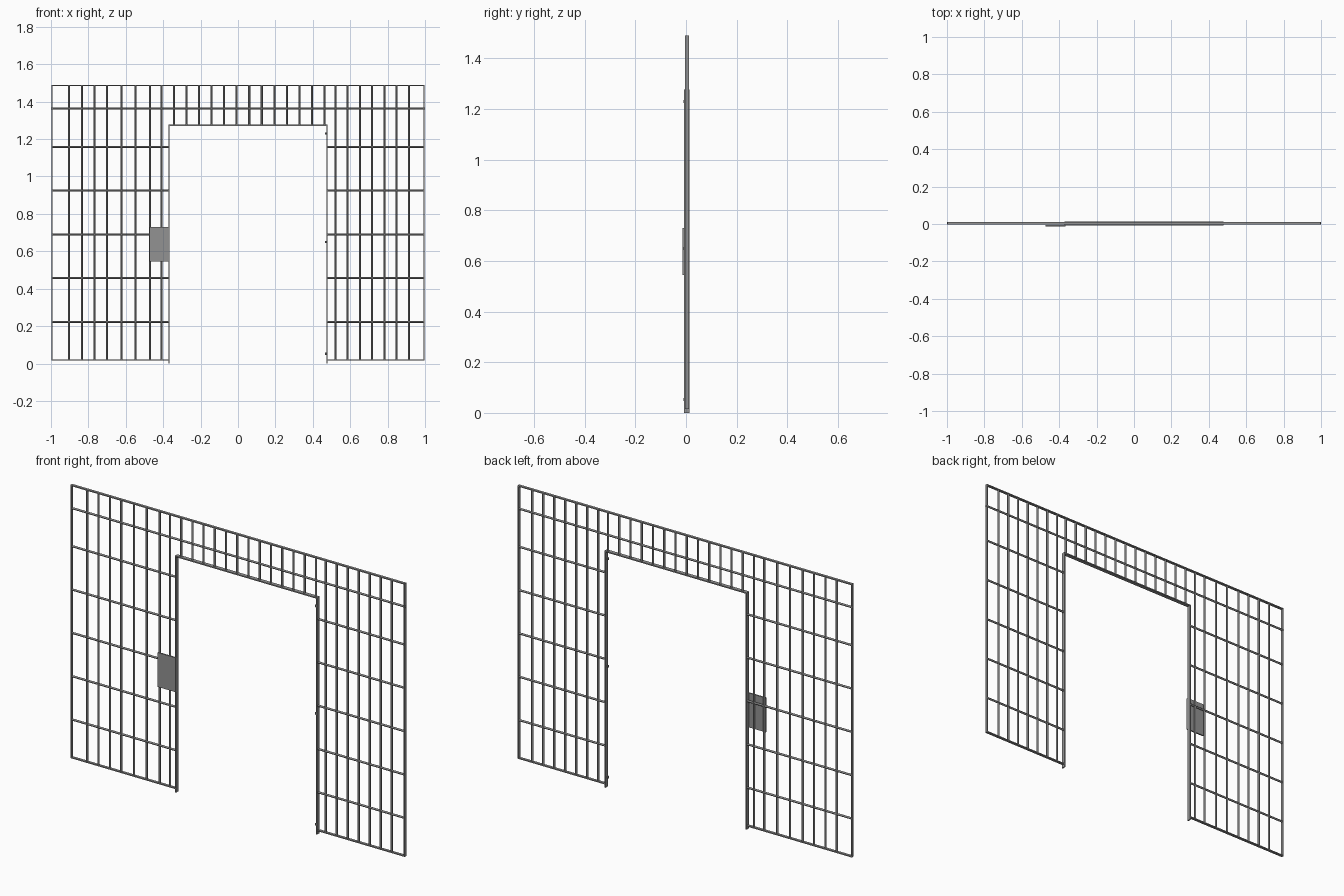
import bpy
from mathutils import Vector

cube = bpy.data.objects.get("Cube")
if cube:
    bpy.data.objects.remove(cube)

GREY = (0.29, 0.29, 0.29, 1)
steel = bpy.data.materials.new("grey steel")
steel.use_nodes = True
steel.diffuse_color = GREY
steel.node_tree.nodes["Principled BSDF"].inputs["Base Color"].default_value = GREY


def box(name, x0, x1, y0, y1, z0, z1):
    bpy.ops.mesh.primitive_cube_add(size=1, location=((x0 + x1) / 2, (y0 + y1) / 2, (z0 + z1) / 2))
    o = bpy.context.object
    o.name = name
    o.scale = (x1 - x0, y1 - y0, z1 - z0)
    o.data.materials.append(steel)


def rod(name, a, b, radius=0.0055):
    a, b = Vector(a), Vector(b)
    bpy.ops.mesh.primitive_cylinder_add(vertices=12, radius=radius, depth=(b - a).length,
                                        location=(a + b) / 2)
    o = bpy.context.object
    o.name = name
    o.rotation_euler = (b - a).to_track_quat('Z', 'Y').to_euler()
    o.data.materials.append(steel)
    bpy.ops.object.shade_smooth_by_angle()


TOP, BOTTOM, HEAD = 1.49, 0.016, 1.277
LEFT, RIGHT = 0.472, -0.365       # door opening edges
SIDE = 0.997                      # outer edge of the posts
F0, F1 = -0.003, 0.011            # depth of the flat frame
J0, J1 = -0.008, 0.013            # depth of the door frame
MID = 0.004
T = 0.006                         # flat bar thickness

# Outer flat-bar frame
box("top_rail", -SIDE, SIDE, F0, F1, TOP - T, TOP)
box("right_post", -SIDE, T - SIDE, F0, F1, BOTTOM, TOP)
box("left_post", SIDE - T, SIDE, F0, F1, BOTTOM, TOP)
box("right_bottom_rail", -SIDE, RIGHT, F0, F1, BOTTOM, BOTTOM + T)
box("left_bottom_rail", LEFT, SIDE, F0, F1, BOTTOM, BOTTOM + T)

# Door frame
box("right_jamb", RIGHT - T, RIGHT, J0, J1, 0, HEAD)
box("left_jamb", LEFT, LEFT + T, J0, J1, 0, HEAD)
box("door_head", RIGHT - T, LEFT + T, J0, J1, HEAD - T, HEAD)

# Upright bars
for x in (-0.903, -0.835, -0.767, -0.70, -0.623, -0.548, -0.47, -0.408):
    rod("right_upright", (x, MID, BOTTOM), (x, MID, TOP))
for i in range(7):
    x = 0.521 + i * 0.0655
    rod("left_upright", (x, MID, BOTTOM), (x, MID, TOP))
for i in range(13):
    x = -0.342 + i * 0.067
    rod("head_upright", (x, MID, HEAD), (x, MID, TOP))

# Cross bars
rod("long_cross_bar", (-1, MID, 1.363), (1, MID, 1.363))
for i in range(5):
    z = 0.223 + i * 0.2337
    rod("right_cross_bar", (-SIDE, MID, z), (RIGHT - T, MID, z))
    rod("left_cross_bar", (LEFT + T, MID, z), (SIDE, MID, z))

# Lock plate
box("lock_plate", -0.472, RIGHT, -0.013, -0.005, 0.545, 0.73)

# Hinge pins
for z in (0.052, 0.65, 1.23):
    rod("hinge_pin", (LEFT - 0.003, -0.005, z - 0.006), (LEFT - 0.003, -0.005, z + 0.006), 0.004)
